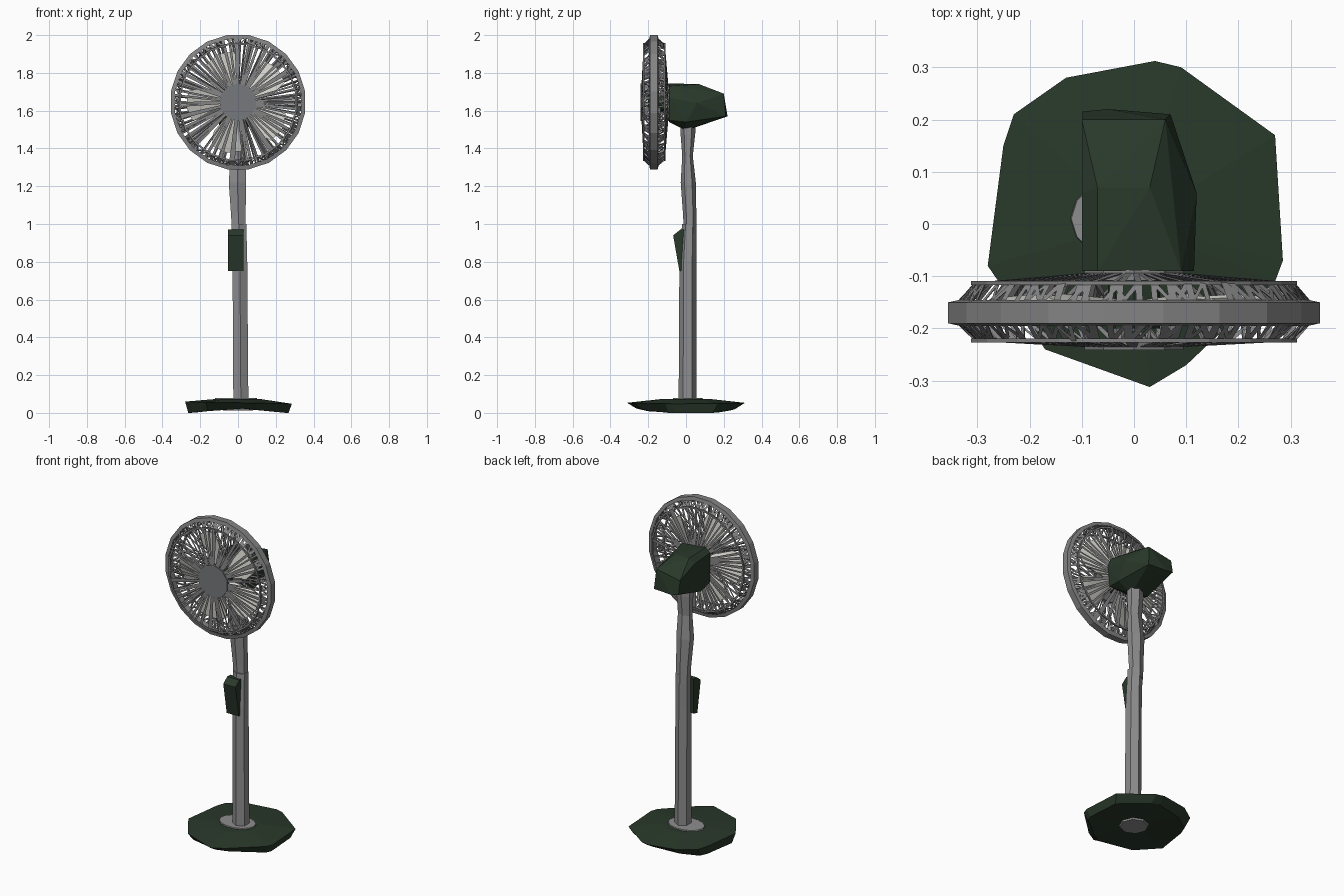
import bpy, bmesh, math, random
from mathutils import Vector

random.seed(4)
cube = bpy.data.objects.get("Cube")
if cube:
    bpy.data.objects.remove(cube)


def material(name, rgb):
    m = bpy.data.materials.new(name)
    m.use_nodes = True
    m.diffuse_color = (*rgb, 1)
    m.node_tree.nodes["Principled BSDF"].inputs["Base Color"].default_value = (*rgb, 1)
    return m


GREY = material("wire grey", (0.23, 0.23, 0.235))
POST_GREY = material("post grey", (0.27, 0.27, 0.275))
HUB_GREY = material("hub grey", (0.18, 0.19, 0.2))
PALE = material("pale blade", (0.66, 0.65, 0.6))
GREEN = material("dark green", (0.022, 0.04, 0.023))


def finish(name, bm, mat):
    bmesh.ops.recalc_face_normals(bm, faces=bm.faces)
    me = bpy.data.meshes.new(name)
    bm.to_mesh(me)
    bm.free()
    me.materials.append(mat)
    ob = bpy.data.objects.new(name, me)
    bpy.context.collection.objects.link(ob)
    return ob


def hull(name, points, mat):
    bm = bmesh.new()
    for p in points:
        bm.verts.new(p)
    bmesh.ops.convex_hull(bm, input=bm.verts)
    return finish(name, bm, mat)


def skin(name, rings, mat):
    """Join rings of points with quads and fan-close both ends."""
    bm = bmesh.new()
    loops = [[bm.verts.new(p) for p in ring_points] for ring_points in rings]
    n = len(loops[0])
    for low, high in zip(loops, loops[1:]):
        for i in range(n):
            j = (i + 1) % n
            bm.faces.new((low[i], low[j], high[j], high[i]))
    for end in (loops[0], loops[-1]):
        bmesh.ops.poke(bm, faces=[bm.faces.new(end)])
    return finish(name, bm, mat)


def loft(name, sections, sides, mat, turn=0.0):
    """Stack ellipses given as (z, centre x, centre y, half width, half depth)."""
    angles = [turn + math.tau * i / sides for i in range(sides)]
    skin(name, [[(cx + rx * math.cos(a), cy + ry * math.sin(a), z) for a in angles]
                for z, cx, cy, rx, ry in sections], mat)


# Base: faceted slab, slightly domed on top, arched underneath onto its two flanks
outline = [(-.28, -.08), (-.25, .15), (-.23, .21), (-.13, .28), (.04, .312), (.09, .3),
           (.27, .17), (.285, -.07), (.27, -.11), (.1, -.27), (.03, -.312), (-.17, -.24)]
skin("base", [
    [(x * .3, y * .3, .022) for x, y in outline],
    [(x * .94, y * .84, max(0, .026 - .1 * abs(x))) for x, y in outline],
    [(x, y, .054 - .02 * x) for x, y in outline],
    [(x * .4, y * .4, .074) for x, y in outline]], GREEN)
loft("base_collar", [(.06, -.01, .01, .115, .085), (.08, -.01, .01, .11, .08)], 14, POST_GREY)
loft("sole_cap", [(.012, 0, 0, .08, .08), (.03, 0, 0, .085, .085)], 8, POST_GREY)

# Post: six-sided lower tube, then a slimmer bent neck
loft("lower_post", [(.07, .015, .008, .046, .047), (.8, .01, .01, .045, .045),
                    (1.0, .006, .017, .044, .038)], 6, POST_GREY, math.pi / 6)
loft("neck", [(.95, .003, .022, .042, .034), (1.04, .002, .02, .044, .035),
              (1.22, -.003, .012, .053, .04), (1.36, 0, .008, .045, .028),
              (1.48, 0, .01, .05, .039), (1.56, 0, .01, .05, .04)], 6, POST_GREY, math.pi / 6)

# Control box on the front of the post
hull("control_box", [(x, y, z) for x in (-.052, .03)
                     for y, z in ((-.035, .75), (0, .76), (-.068, .94), (-.03, .97), (0, .97))],
     GREEN)

# Motor housing: tapered faceted block behind the cage
left_side = [(-.09, 1.72), (.06, 1.71), (.2, 1.66), (.215, 1.58), (0, 1.52), (-.09, 1.54)]
motor = [(-.1, y, z) for y, z in left_side]
motor += [(.115, -.09, 1.67), (.12, .06, 1.64), (.07, .21, 1.57), (.11, 0, 1.54),
          (.1, -.09, 1.55), (.09, -.09, 1.73), (.03, .07, 1.74), (.06, .2, 1.69),
          (-.07, -.09, 1.745), (-.07, .07, 1.74), (-.05, .22, 1.57), (.02, 0, 1.495),
          (-.04, 0, 1.5)]
hull("motor_housing", motor, GREEN)

# Cage: everything is placed by radius, angle and depth about the fan axis
CENTRE = Vector((0, 0, 1.645))
SIDES = 20


def polar(r, a, y):
    return CENTRE + Vector((r * math.cos(a), y, r * math.sin(a)))


def ring(name, profile, sides, mat):
    """Sweep a closed (radius, y) profile round the fan axis."""
    bm = bmesh.new()
    loops = [[bm.verts.new(polar(r, math.tau * (i + .5) / sides, y)) for r, y in profile]
             for i in range(sides)]
    n = len(profile)
    for i in range(sides):
        a, b = loops[i], loops[(i + 1) % sides]
        for k in range(n):
            bm.faces.new((a[k], a[(k + 1) % n], b[(k + 1) % n], b[k]))
    return finish(name, bm, mat)


def add_strut(bm, a, b, wa, wb, side, inward):
    """Flat tapered wire from a to b with a low ridge on its inner side."""
    ridge = (b - a).cross(side).normalized() * inward * .7
    ends = [[bm.verts.new(p + side * w), bm.verts.new(p - side * w), bm.verts.new(p + ridge * w)]
            for p, w in ((a, wa), (b, wb))]
    for i in range(3):
        j = (i + 1) % 3
        bm.faces.new((ends[0][i], ends[0][j], ends[1][j], ends[1][i]))
    bm.faces.new(ends[0])
    bm.faces.new(ends[1])


def guard(name, hub_y, shoulder_y, rim_y, count, inward):
    """Radial wires that bend over a shoulder, with zigzag webbing to the rim."""
    bm = bmesh.new()
    step = math.tau / count
    for i in range(count):
        a = step * (i + random.uniform(-.4, .4))
        side = Vector((-math.sin(a), 0, math.cos(a)))
        bend = polar(random.uniform(.298, .314), a, shoulder_y)
        w = random.uniform(.0045, .0085)
        add_strut(bm, polar(.085, a, hub_y), bend, w * .8, w, side, inward)
        add_strut(bm, bend, polar(.342, a, rim_y), w, w, side, inward)
        lean = a + random.choice((-1, 1)) * step
        add_strut(bm, bend, polar(.342, lean, rim_y), w, w * .7, side, inward)
    return finish(name, bm, GREY)


ring("cage_rim", [(.36, -.19), (.36, -.15), (.338, -.145), (.338, -.195)], SIDES, GREY)
guard("front_guard", -.236, -.224, -.188, 62, -1)
guard("rear_guard", -.093, -.112, -.152, 62, 1)
for label, y in (("front", -.223), ("rear", -.113)):
    ring(label + "_guard_ring", [(.316, y - .004), (.316, y + .004), (.306, y + .004),
                                 (.306, y - .004)], SIDES, GREY)

# Hub plate on the front and mounting plate at the back
for label, y0, y1, mat in (("front_hub", -.241, -.222, HUB_GREY), ("rear_hub", -.108, -.088, GREY)):
    hull(label, [polar(.1, math.tau * (i + .5) / 10, y) for i in range(10) for y in (y0, y1)], mat)

# Fan blades: pitched paddles round a small spindle, inside the cage
hull("spindle", [polar(.05, math.tau * i / 8, y) for i in range(8) for y in (-.2, -.1)], GREEN)
BLADES = 5
for k in range(BLADES):
    start = math.tau * k / BLADES + .3
    tips = [(.045, 0, -.185), (.045, .7, -.15), (.2, -.05, -.195), (.2, .75, -.14),
            (.27, .1, -.19), (.275, .42, -.167), (.26, .72, -.145)]
    hull("fan_blade", [polar(r, start + a, y + t) for r, a, y in tips for t in (0, .006)], PALE)
